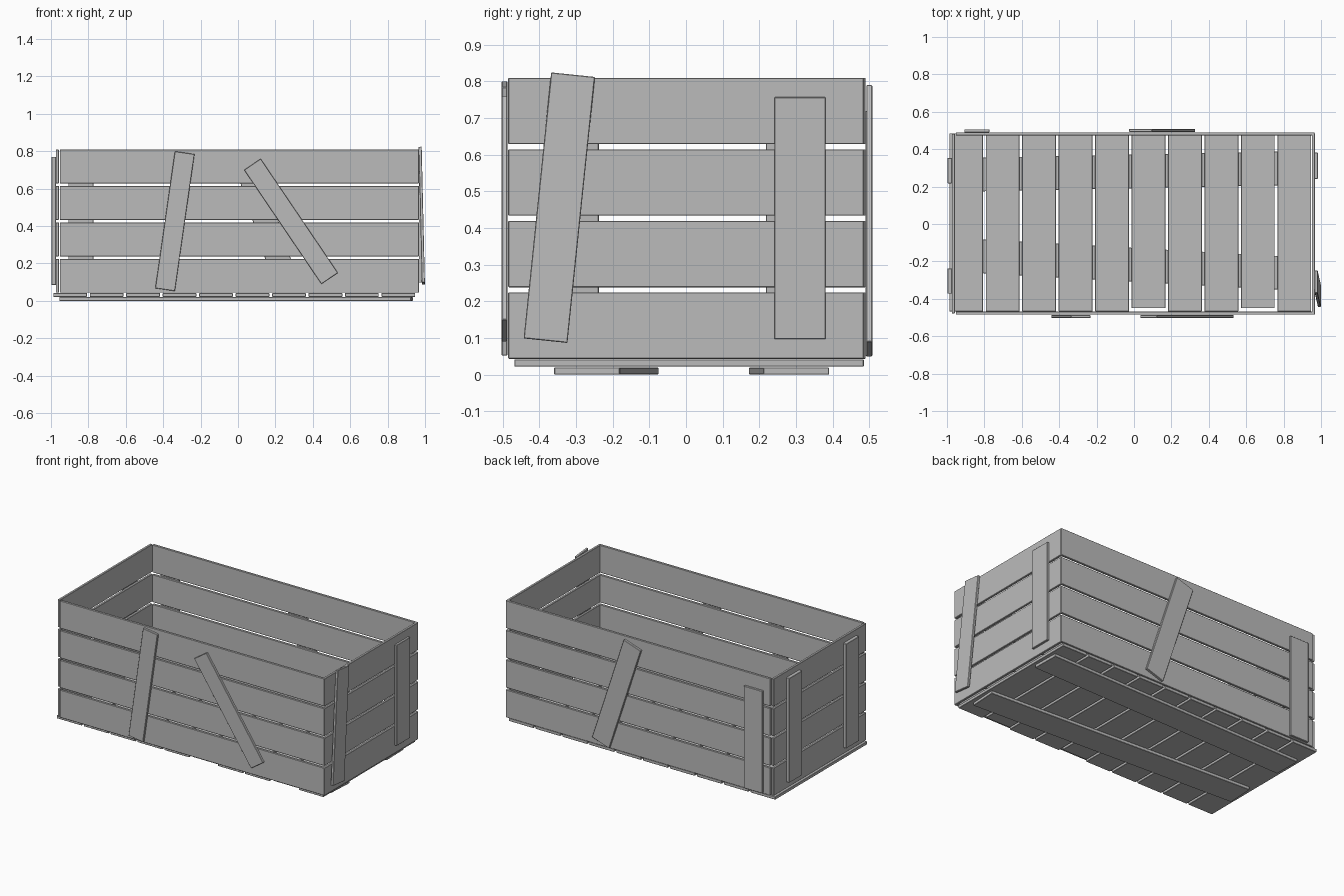
import bpy
import bmesh
from mathutils import Matrix, Vector

cube = bpy.data.objects.get("Cube")
if cube:
    bpy.data.objects.remove(cube, do_unlink=True)

# One plain wood-grey material for the whole crate
GREY = (0.5, 0.5, 0.5, 1)
grey = bpy.data.materials.new("weathered grey")
grey.use_nodes = True
grey.diffuse_color = GREY
grey.node_tree.nodes["Principled BSDF"].inputs["Base Color"].default_value = GREY

X, Y, Z = Vector((1, 0, 0)), Vector((0, 1, 0)), Vector((0, 0, 1))


def plank(name, start, end, width, normal, thick=0.016):
    """A board running from start to end, its broad face turned to normal."""
    a, b = Vector(start), Vector(end)
    along = (b - a).normalized()
    side = normal.cross(along).normalized()
    out = along.cross(side)
    frame = Matrix((side, out, along)).transposed().to_4x4()
    frame.translation = (a + b) / 2
    size = Matrix.Diagonal((width, thick, (b - a).length, 1))
    bm = bmesh.new()
    bmesh.ops.create_cube(bm, size=1, matrix=frame @ size)
    bmesh.ops.recalc_face_normals(bm, faces=bm.faces)
    mesh = bpy.data.meshes.new(name)
    bm.to_mesh(mesh)
    bm.free()
    mesh.materials.append(grey)
    obj = bpy.data.objects.new(name, mesh)
    bpy.context.collection.objects.link(obj)
    bevel = obj.modifiers.new("worn edges", "BEVEL")
    bevel.width = 0.002
    bevel.segments = 1
    return obj


# Floor boards, two of them cut a little short at the front
for i in range(10):
    x = 0.0775 + 0.195 * (i - 5)
    front = -0.45 if i in (5, 8) else -0.468
    plank(f"floor_board_{i + 1}", (x, front, 0.032), (x, 0.485, 0.032), 0.18, Z, 0.02)

# Runners under the floor, slightly askew
plank("back_runner", (-0.95, 0.262, 0.01), (0.93, 0.3, 0.01), 0.18, Z, 0.02)
plank("front_runner", (-0.95, -0.165, 0.01), (0.93, -0.27, 0.01), 0.18, Z, 0.02)

# Four rows of boards on every wall
for row in range(4):
    z = 0.134 + 0.195 * row
    n = row + 1
    plank(f"front_board_{n}", (-0.953, -0.477, z), (0.965, -0.477, z), 0.181, Y)
    plank(f"back_board_{n}", (-0.953, 0.482, z), (0.965, 0.482, z), 0.181, Y)
    plank(f"right_board_{n}", (0.959, -0.485, z), (0.959, 0.485, z), 0.181, X)
    plank(f"left_board_{n}", (-0.966, -0.478, z), (-0.966, 0.482, z), 0.181, X)

# Front battens
plank("front_batten_tilted", (-0.39, -0.495, 0.06), (-0.285, -0.495, 0.792), 0.106, Y)
plank("front_batten_diagonal", (0.49, -0.495, 0.12), (0.077, -0.495, 0.73), 0.107, Y)

# Back battens
plank("back_batten_tilted", (0.265, 0.5, 0.07), (0.035, 0.5, 0.77), 0.13, Y)
plank("back_batten_upright", (-0.84, 0.498, 0.05), (-0.84, 0.498, 0.72), 0.135, Y)

# Battens on the +x end, one leaning outward at the foot
plank("end_batten_leaning", (0.991, -0.383, 0.093), (0.974, -0.308, 0.818), 0.12, X)
plank("end_batten_upright", (0.975, 0.311, 0.097), (0.975, 0.311, 0.757), 0.14, X)

# Battens on the -x end
for name, y in (("rear", 0.285), ("fore", -0.305)):
    plank(f"far_end_batten_{name}", (-0.985, y, 0.085), (-0.985, y, 0.77), 0.135, X, 0.024)
